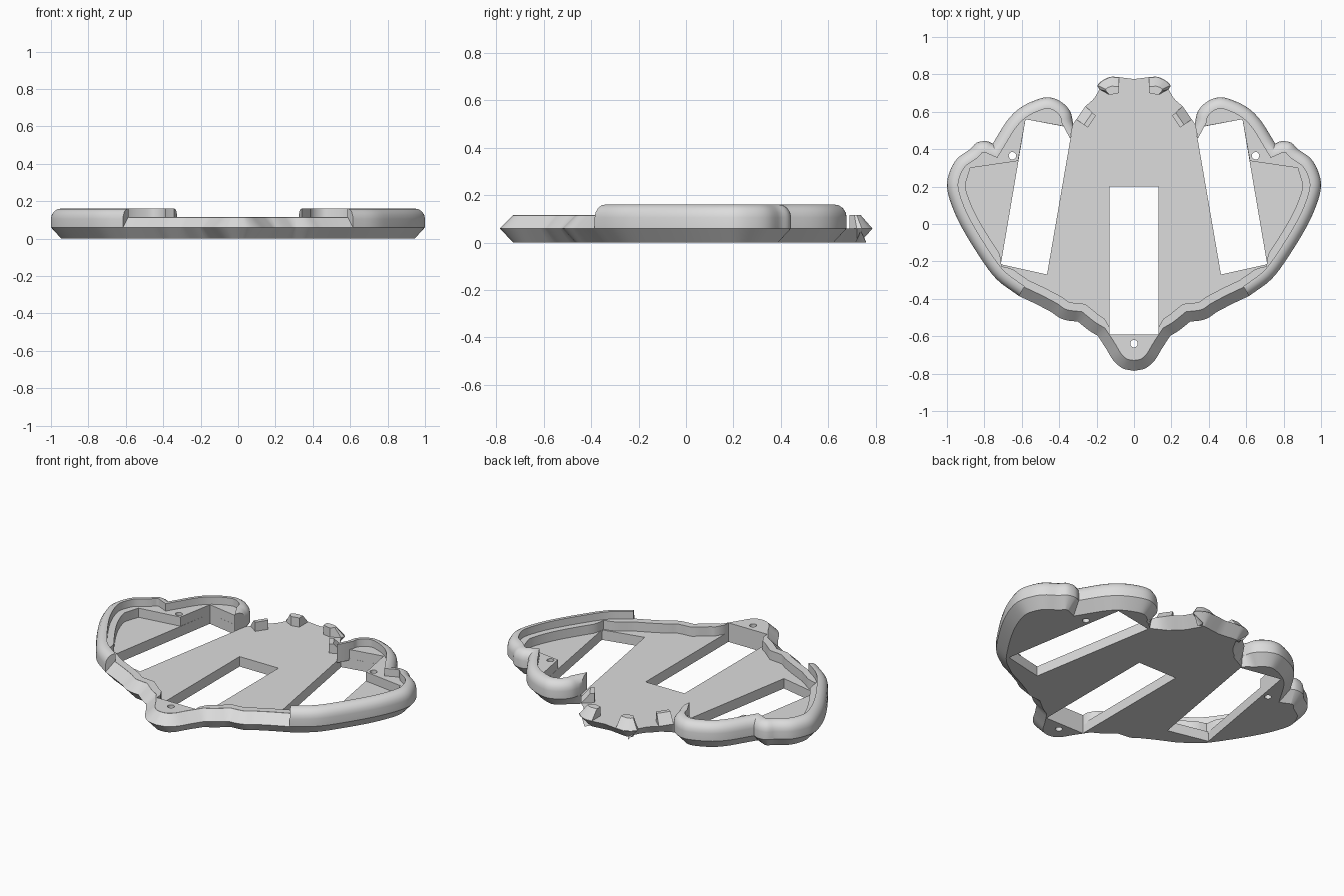
import bpy, bmesh, math
from mathutils import Vector
from mathutils.geometry import tessellate_polygon

if "Cube" in bpy.data.objects:
    bpy.data.objects.remove(bpy.data.objects["Cube"])

grey = bpy.data.materials.new("light grey")
grey.diffuse_color = (0.72, 0.72, 0.72, 1)
grey.use_nodes = True
grey.node_tree.nodes["Principled BSDF"].inputs["Base Color"].default_value = grey.diffuse_color

# Half outline, front tip to rear centre; each section is a smooth run between corners
SECTIONS = [
    [(0, -.785), (.06, -.772), (.11, -.73), (.15, -.665), (.195, -.597)],
    [(.195, -.597), (.24, -.57), (.30, -.522)],
    [(.30, -.522), (.36, -.515), (.40, -.50), (.44, -.472)],
    [(.44, -.472), (.52, -.43), (.615, -.385)],
    [(.615, -.385), (.735, -.295), (.825, -.175), (.92, -.02), (.975, .10), (1, .20),
     (.985, .28), (.945, .35), (.875, .40)],
    [(.875, .40), (.84, .435), (.79, .443), (.755, .43)],
    [(.755, .43), (.68, .55), (.61, .62), (.52, .665), (.45, .677), (.385, .65),
     (.34, .60), (.325, .535)],
    [(.325, .535), (.26, .63)],
    [(.26, .63), (.215, .67), (.185, .72)],
    [(.185, .72), (.195, .742), (.165, .77), (.125, .787), (.08, .785)],
    [(.08, .785), (0, .775)],
]
SLOT = [(.58, .56), (.33, .513), (.465, -.27), (.712, -.215)]


def spline(pts, n=4):
    """Catmull-Rom points through pts, without the last one."""
    p = [Vector(q) for q in pts]
    p = [2 * p[0] - p[1]] + p + [2 * p[-1] - p[-2]]
    out = []
    for i in range(1, len(p) - 2):
        a, b, c, d = p[i - 1:i + 3]
        for k in range(n):
            t = k / n
            out.append(.5 * (2 * b + (c - a) * t + (2 * a - 5 * b + 4 * c - d) * t ** 2
                             + (3 * b - a - 3 * c + d) * t ** 3))
    return out


half, start = [], []
for s in SECTIONS:
    start.append(len(half))
    half += spline(s)
half.append(Vector((0, .775)))
loop = half + [Vector((-p.x, p.y)) for p in reversed(half[1:-1])]
N = len(loop)


def inset(i, d):
    """Outline point i moved inwards by d."""
    p = loop[i % N]
    e0 = (p - loop[(i - 1) % N]).normalized()
    e1 = (loop[(i + 1) % N] - p).normalized()
    n0, n1 = Vector((-e0.y, e0.x)), Vector((-e1.y, e1.x))
    m = (n0 + n1).normalized()
    return p + m * d / max(m.dot(n0), .75)


def make(name, bm, angle=35):
    bmesh.ops.recalc_face_normals(bm, faces=bm.faces)
    me = bpy.data.meshes.new(name)
    bm.to_mesh(me)
    bm.free()
    me.materials.append(grey)
    ob = bpy.data.objects.new(name, me)
    bpy.context.collection.objects.link(ob)
    bpy.ops.object.select_all(action='DESELECT')
    ob.select_set(True)
    bpy.context.view_layer.objects.active = ob
    bpy.ops.object.shade_smooth_by_angle(angle=math.radians(angle))


def rim(name, idx, profile, side=1):
    """Sweep a closed (inset, z) profile along a run of the outline."""
    bm = bmesh.new()
    rows = []
    for i in idx:
        pts = [(inset(i, d), z) for d, z in profile]
        rows.append([bm.verts.new((q.x * side, q.y, z)) for q, z in pts])
    k = len(profile)
    for r0, r1 in zip(rows, rows[1:]):
        for j in range(k):
            bm.faces.new((r0[j], r0[(j + 1) % k], r1[(j + 1) % k], r1[j]))
    bm.faces.new(rows[0])
    bm.faces.new(rows[-1])
    make(name, bm)


def plate(name, low, high, z0, z1, holes=()):
    """Plate between two matching outlines, with straight holes through it."""
    bm = bmesh.new()
    layers = []
    for outline, z in ((low, z0), (high, z1)):
        loops = [[Vector((p[0], p[1], z)) for p in l] for l in (outline, *holes)]
        verts = [[bm.verts.new(p) for p in l] for l in loops]
        flat = [v for l in verts for v in l]
        for tri in tessellate_polygon(loops):
            bm.faces.new([flat[i] for i in tri])
        layers.append(verts)
    for a, b in zip(*layers):
        for i in range(len(a)):
            j = (i + 1) % len(a)
            bm.faces.new((a[i], a[j], b[j], b[i]))
    make(name, bm)


def circle(cx, cy, r=.02, n=20):
    return [(cx + r * math.cos(2 * math.pi * k / n), cy + r * math.sin(2 * math.pi * k / n))
            for k in range(n)]


def mirror(pts):
    return [(-p[0], p[1]) for p in pts]


# Base plate with chamfered underside, three slots and screw holes
def chamfer(i):
    """Chamfer width, narrowed where the slot corner nears the outline."""
    k = min(i, N - i) - start[7]
    return min(.055, .008 + .016 * abs(k)) if abs(k) < 4 else .055


screws = [circle(0, -.64), circle(.65, .365), circle(-.65, .365)]
centre_slot = [(-.13, -.59), (.13, -.59), (.13, .2), (-.13, .2)]
plate("base_plate", [inset(i, chamfer(i)) for i in range(N)], loop, 0, .06,
      [centre_slot, SLOT, mirror(SLOT)] + screws)


# Raised ledge inside the rim, widening at the front tip and the rear lobes
def in_slot(p):
    a, b, c = (Vector(SLOT[i]) for i in (0, 3, 2))
    return (b - a).cross(p - a) < .002 and (c - b).cross(p - b) < .002


def ledge_inner(i):
    d = .098
    while d > .06 and in_slot(inset(i, d)):
        d -= .004
    return inset(i, d)


side = [inset(i, .055) for i in range(1, start[7] - 1)]
side += [(.345, .517), SLOT[0], (.62, .337), (.77, .315), (.875, .30)]
side += [q for q in map(ledge_inner, range(start[4] + 21, start[1] - 1, -1)) if q.x > .14]
side += [(.13, -.555), (.13, -.59)]
ledge = [inset(0, .055)] + side + mirror(reversed(side))
plate("ledge", ledge, ledge, .05, .115, screws)

# Low sloped rim round the front
rim("front_rim", range(-start[4], start[4] + 1),
    [(0, .06), (.056, .115), (.056, .05), (.012, .05)])

# Tall rounded rim and rear clips on both sides
HIGH = [(0, .06), (0, .105), (.004, .126), (.016, .145), (.034, .157), (.052, .16),
        (.06, .16), (.06, .05), (.012, .05)]
CLIP = [(0, .06), (.05, .115), (.075, .115), (.075, .05), (.02, .05)]
POST_LOW = [(.185, .72), (.195, .742), (.165, .77), (.125, .787), (.08, .785), (.08, .70), (.13, .69)]
POST_TOP = [(.15, .71), (.152, .72), (.14, .73), (.12, .737), (.08, .735), (.08, .70), (.13, .69)]
for s, word in ((1, "right"), (-1, "left")):
    rim(word + "_side_rim", range(start[4], start[7] + 1), HIGH, s)
    rim(word + "_inner_clip", range(start[7] + 1, start[8] + 1), CLIP, s)
    low, top = (POST_LOW, POST_TOP) if s > 0 else (mirror(POST_LOW), mirror(POST_TOP))
    plate(word + "_rear_post", low, top, .058, .115)
